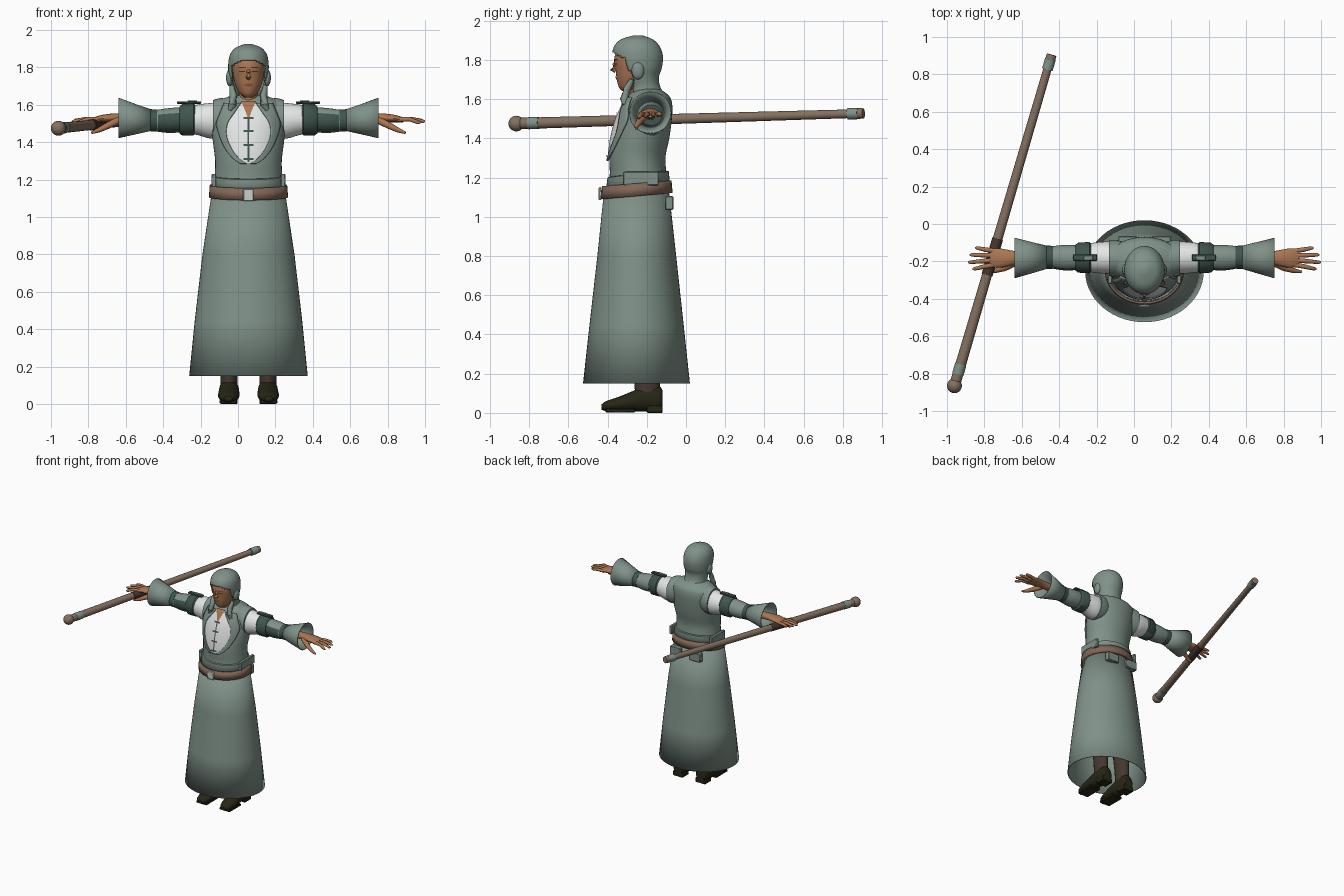
import bpy, bmesh, math
from mathutils import Vector

if "Cube" in bpy.data.objects:
    bpy.data.objects.remove(bpy.data.objects["Cube"])

CX = 0.056          # body centre line
TAU = 2 * math.pi


def mat(name, r, g, b):
    m = bpy.data.materials.new(name)
    m.diffuse_color = (r, g, b, 1)
    m.use_nodes = True
    m.node_tree.nodes["Principled BSDF"].inputs["Base Color"].default_value = m.diffuse_color
    return m


SLATE = mat("slate_cloth", .215, .285, .25)
GREEN = mat("dark_green_cloth", .05, .09, .075)
WHITE = mat("white_linen", .78, .79, .79)
SKIN = mat("skin", .40, .18, .085)
BELT = mat("brown_leather", .22, .135, .095)
WOOD = mat("staff_wood", .23, .165, .12)
DARK = mat("dark_brown", .06, .038, .03)
BOOT = mat("boot_leather", .02, .019, .008)
STEEL = mat("buckle_metal", .6, .62, .62)
LIP = mat("lip", .27, .09, .05)


def finish(name, bm, material, mirror=False, thick=0, shift=CX):
    bmesh.ops.recalc_face_normals(bm, faces=bm.faces)
    me = bpy.data.meshes.new(name)
    bm.to_mesh(me)
    bm.free()
    me.materials.append(material)
    ob = bpy.data.objects.new(name, me)
    ob.location.x = shift
    bpy.context.collection.objects.link(ob)
    bpy.ops.object.select_all(action='DESELECT')
    ob.select_set(True)
    bpy.context.view_layer.objects.active = ob
    bpy.ops.object.shade_smooth_by_angle(angle=math.radians(40))
    if thick:
        ob.modifiers.new("thickness", 'SOLIDIFY').thickness = thick
    if mirror:
        ob.modifiers.new("mirror", 'MIRROR').use_mirror_merge = False
    return ob


def smooth(rows, k=5):
    """Catmull-Rom resampling of a list of tuples."""
    out = []
    for i in range(len(rows) - 1):
        p = [rows[max(0, min(len(rows) - 1, i + d))] for d in (-1, 0, 1, 2)]
        for s in range(k):
            t = s / k
            out.append(tuple(b + .5 * t * (c - a + t * (2*a - 5*b + 4*c - d + t * (3*(b - c) + d - a)))
                             for a, b, c, d in zip(*p)))
    return out + [rows[-1]]


def skin_rings(rings, caps):
    bm = bmesh.new()
    vs = [[bm.verts.new(p) for p in r] for r in rings]
    n = len(vs[0])
    for a, b in zip(vs, vs[1:]):
        for i in range(n):
            bm.faces.new((a[i], a[(i+1) % n], b[(i+1) % n], b[i]))
    if caps:
        bm.faces.new(vs[0])
        bm.faces.new(vs[-1])
    return bm


def loft(rows, axis='z', n=32, caps=True):
    """Elliptical sections (t, a, b, ra, rb) along an axis."""
    order = {'x': (0, 1, 2), 'y': (1, 0, 2), 'z': (1, 2, 0)}[axis]
    rings = []
    for t, a, b, ra, rb in rows:
        ring = []
        for i in range(n):
            u, v = a + ra * math.cos(TAU*i/n), b + rb * math.sin(TAU*i/n)
            c = {'x': (t, u, v), 'y': (u, t, v), 'z': (u, v, t)}[axis]
            ring.append(c)
        rings.append(ring)
    return skin_rings(rings, caps)


def upright(prof):
    """(z, front y, back y, half width) to loft rows."""
    return [(z, 0, (f + b) / 2, w, (b - f) / 2) for z, f, b, w in prof]


def tube(pts, radii, n=12):
    pts = [Vector(p) for p in pts]
    rings = []
    for i, (p, r) in enumerate(zip(pts, radii)):
        d = (pts[min(i+1, len(pts)-1)] - pts[max(i-1, 0)]).normalized()
        s = d.cross(Vector((0, 0, 1))).normalized()
        u = s.cross(d)
        rings.append([p + r * (s*math.cos(TAU*j/n) + u*math.sin(TAU*j/n)) for j in range(n)])
    return skin_rings(rings, True)


def box(name, m, c, s, mirror=False, bevel=.004):
    bm = bmesh.new()
    bmesh.ops.create_cube(bm, size=1)
    for v in bm.verts:
        v.co = Vector(c) + Vector(a * b for a, b in zip(v.co, s))
    bmesh.ops.bevel(bm, geom=bm.edges[:], offset=bevel, segments=1, affect='EDGES')
    return finish(name, bm, m, mirror)


def ball(name, m, c, r, mirror=False, shift=CX):
    bm = bmesh.new()
    bmesh.ops.create_uvsphere(bm, u_segments=20, v_segments=12, radius=1)
    for v in bm.verts:
        v.co = Vector(c) + Vector(a * b for a, b in zip(v.co, r))
    return finish(name, bm, m, mirror, shift=shift)


def drape(name, m, prof, rows, off, mirror=False, thick=0, cols=14):
    """Cloth patch with rows (z, x0, x1) laid on the front of a body profile."""
    bm, grid = bmesh.new(), []
    for z, x0, x1 in smooth(rows, 6):
        i = next((k for k in range(len(prof)-2) if prof[k+1][0] >= z), len(prof)-2)
        p, q = prof[i], prof[i+1]
        t = (z - p[0]) / (q[0] - p[0])
        _, f, b, w = (c + (d - c) * t for c, d in zip(p, q))
        line = []
        for j in range(cols + 1):
            x = x0 + (x1 - x0) * j / cols
            y = (f + b)/2 - (b - f)/2 * math.sqrt(max(.02, 1 - (x/w)**2)) - off
            line.append(bm.verts.new((x, y, z)))
        grid.append(line)
    for a, b in zip(grid, grid[1:]):
        for j in range(cols):
            bm.faces.new((a[j], a[j+1], b[j+1], b[j]))
    return finish(name, bm, m, mirror, thick)


# Skirt, legs and boots
skirt = [(.15, -.525, .02, .317), (.45, -.492, -.012, .287), (.8, -.452, -.05, .246), (1.14, -.417, -.088, .195)]
finish("skirt", loft(upright(skirt), n=56, caps=False), SLATE, thick=.006)
finish("leg", loft([(.05, .104, -.195, .045, .062), (.2, .104, -.2, .046, .066),
                    (.5, .1, -.22, .06, .075), (1.1, .085, -.25, .08, .09)], n=20), DARK, True)
boot = [(-.43, .108, .03, .022, .014), (-.405, .108, .035, .043, .026), (-.34, .106, .045, .057, .038),
        (-.27, .104, .06, .056, .052), (-.21, .104, .072, .053, .066), (-.14, .104, .072, .05, .066),
        (-.12, .104, .065, .036, .05)]
finish("boot", loft(smooth(boot, 3), 'y', 20), BOOT, True)
box("boot_heel", BOOT, (.104, -.16, .02), (.09, .08, .04), True)
box("boot_sole", BOOT, (.107, -.335, .012), (.095, .15, .02), True)

# Fitted coat body
torso = smooth([(1.10, -.415, -.09, .19), (1.2, -.39, -.097, .182), (1.3, -.39, -.105, .178),
                (1.4, -.378, -.085, .19), (1.5, -.352, -.072, .2), (1.57, -.32, -.07, .198),
                (1.615, -.295, -.085, .175), (1.65, -.265, -.13, .09)])
finish("coat_body", loft(upright(torso), n=48), SLATE)
hem = loft(upright([(1.14, -.41, -.08, .2), (1.215, -.4, -.088, .19), (1.22, -.385, -.1, .178)]), n=48, caps=False)
for v in hem.verts:
    v.co.z += (v.co.y + .25) * .1
finish("coat_hem", hem, SLATE, thick=.004)
box("side_pouch", SLATE, (.185, -.23, 1.195), (.025, .18, .07), True)
box("back_pouch", SLATE, (.09, -.085, 1.07), (.1, .04, .07), True)

# Belt, tilted up towards the back
belt = loft(upright([(1.093, -.433, -.068, .212), (1.158, -.428, -.074, .207)]), n=48, caps=False)
for v in belt.verts:
    v.co.z += (v.co.y + .4) * .085
finish("belt", belt, BELT, thick=.012)
box("buckle", STEEL, (0, -.438, 1.118), (.056, .014, .066))

# Linen front, open collar, lapels and clasps
bib = [(1.285, .012), (1.31, .05), (1.36, .092), (1.43, .122), (1.5, .118), (1.56, .08), (1.61, .045)]
drape("shirt_front", WHITE, torso, [(z, -w, w) for z, w in bib], .009)
drape("lapel", SLATE, torso, [(z, w - .004, w + .03 + .3 * max(0, z - 1.42)) for z, w in bib],
      .016, True, .008, 5)
drape("open_collar", SKIN, torso, [(1.53, -.004, .004), (1.57, -.018, .018), (1.62, -.04, .04)], .014)
drape("shirt_placket", GREEN, torso, [(1.295, -.005, .005), (1.42, -.004, .004), (1.54, -.005, .005)], .013, cols=2)
for i, z in enumerate((1.31, 1.385, 1.46, 1.53)):
    drape(f"clasp_{i}", GREEN, torso, [(z - .006, -.026, .026), (z + .006, -.026, .026)], .015, cols=6)
finish("neck", loft([(1.56, 0, -.225, .058, .07), (1.62, 0, -.23, .052, .055), (1.7, 0, -.24, .052, .06)], n=24), SKIN)

# Face
face = smooth([(1.64, -.325, -.26, .02), (1.66, -.342, -.22, .047), (1.70, -.353, -.2, .067),
               (1.75, -.359, -.18, .081), (1.80, -.366, -.17, .086), (1.85, -.353, -.17, .084),
               (1.88, -.33, -.2, .06)])
finish("face", loft(upright(face), n=36), SKIN)
finish("nose", tube([(0, -.354, 1.795), (0, -.366, 1.772), (0, -.374, 1.752), (0, -.358, 1.742)],
                    (.007, .011, .015, .010)), SKIN)
drape("eye", DARK, face, [(1.775, .019, .048), (1.782, .019, .05)], .003, True, cols=4)
drape("brow", DARK, face, [(1.797, .014, .05), (1.803, .016, .054)], .003, True, cols=4)
drape("mouth", LIP, face, [(1.699, -.014, .014), (1.706, -.025, .025), (1.714, -.014, .014)], .004, cols=6)

# Hood with an arched face opening
hood = smooth([(1.57, -.31, -.075, .135), (1.615, -.3, -.1, .1), (1.66, -.3, -.13, .088), (1.71, -.325, -.138, .095),
               (1.76, -.358, -.123, .106), (1.82, -.376, -.118, .108), (1.87, -.366, -.135, .098),
               (1.905, -.33, -.17, .07), (1.925, -.265, -.225, .02)], 6)
bm = loft(upright(hood), n=60)
gone = []
for f in bm.faces:
    c = f.calc_center_median()
    if len(f.verts) > 4 and c.z < 1.6 or c.y < -.268 and c.z < 1.84 - 4 * c.x**2 and abs(c.x) < .092:
        gone.append(f)
bmesh.ops.delete(bm, geom=gone, context='FACES')
finish("hood", bm, SLATE, thick=.007)
ball("hood_ear_fold", SLATE, (.1, -.245, 1.745), (.02, .032, .045), True)
finish("hood_drape", tube([(.09, -.275, 1.70), (.082, -.3, 1.65), (.085, -.315, 1.60), (.1, -.315, 1.57)],
                          (.012, .02, .022, .012)), SLATE, True)

# Sleeves, from shoulder to flared cuff
finish("shoulder_cap", loft([(.09, -.185, 1.53, .08, .1), (.15, -.185, 1.525, .1, .112),
                             (.19, -.182, 1.52, .096, .106)], 'x'), SLATE, True)
finish("upper_sleeve", loft(smooth([(.14, -.182, 1.515, .085, .1), (.21, -.18, 1.515, .086, .094),
                                    (.27, -.18, 1.52, .08, .082), (.33, -.18, 1.52, .07, .07)]), 'x'), WHITE, True)
finish("arm_band", loft([(.285, -.18, 1.523, .074, .078), (.295, -.18, 1.523, .084, .086),
                         (.355, -.18, 1.52, .08, .084), (.37, -.18, 1.52, .068, .07)], 'x'), GREEN, True)
box("band_strap", GREEN, (.318, -.18, 1.612), (.13, .035, .014), True)
box("strap_buckle", SLATE, (.30, -.18, 1.621), (.05, .022, .006), True, .002)
lower = finish("lower_sleeve", loft(smooth([(.36, -.18, 1.52, .066, .067), (.43, -.18, 1.516, .068, .066),
                                            (.51, -.178, 1.515, .057, .055)]), 'x'), SLATE, True)
lower.data.materials.append(GREEN)
for p in lower.data.polygons:
    if p.normal.y < -.35 and p.normal.z < .6 and p.center.x < .48:
        p.material_index = 1
finish("cuff_ring", loft([(.488, -.178, 1.516, .061, .059), (.525, -.178, 1.517, .063, .06)], 'x'), GREEN, True)
finish("flared_cuff", loft([(.515, -.178, 1.518, .06, .056), (.6, -.18, 1.523, .083, .08),
                            (.694, -.182, 1.53, .108, .108)], 'x', 36, False), SLATE, True, .006)

# Hands with spread fingers
finish("palm", loft(smooth([(.52, -.18, 1.525, .032, .03), (.66, -.18, 1.528, .032, .027),
                            (.72, -.182, 1.53, .042, .024), (.78, -.182, 1.527, .052, .02),
                            (.825, -.18, 1.52, .048, .014)], 3), 'x', 20), SKIN, True)
for i, (y0, y1, tip, z) in enumerate([(-.217, -.24, .92, 1.505), (-.193, -.205, .944, 1.512),
                                      (-.168, -.165, .935, 1.517), (-.145, -.128, .905, 1.52)]):
    finish(f"finger_{i}", tube([(.80, y0, 1.521), ((.8 + tip)/2, (y0 + y1)/2, 1.524), (tip - .01, y1, z), (tip, y1, z)],
                               (.013, .012, .009, .004)), SKIN, True)
finish("thumb", tube([(.69, -.205, 1.52), (.75, -.235, 1.49), (.80, -.25, 1.465), (.84, -.255, 1.45)],
                     (.02, .018, .013, .006)), SKIN, True)

# Staff held across one hand
A, B = Vector((-.96, -.865, 1.475)), Vector((-.44, .905, 1.527))


def staff_part(name, m, t0, t1, r0, r1):
    finish(name, tube([A.lerp(B, t0), A.lerp(B, t1)], (r0, r1), 20), m, shift=0)


ball("staff_knob", WOOD, A, (.04, .04, .04), shift=0)
staff_part("staff_shaft", WOOD, .01, .98, .029, .022)
staff_part("staff_front_ring", SLATE, .035, .065, .031, .031)
staff_part("staff_grip", DARK, .335, .445, .03, .029)
staff_part("staff_rear_ring", SLATE, .955, .985, .029, .029)
staff_part("staff_tip", WOOD, .98, 1.0, .028, .026)
